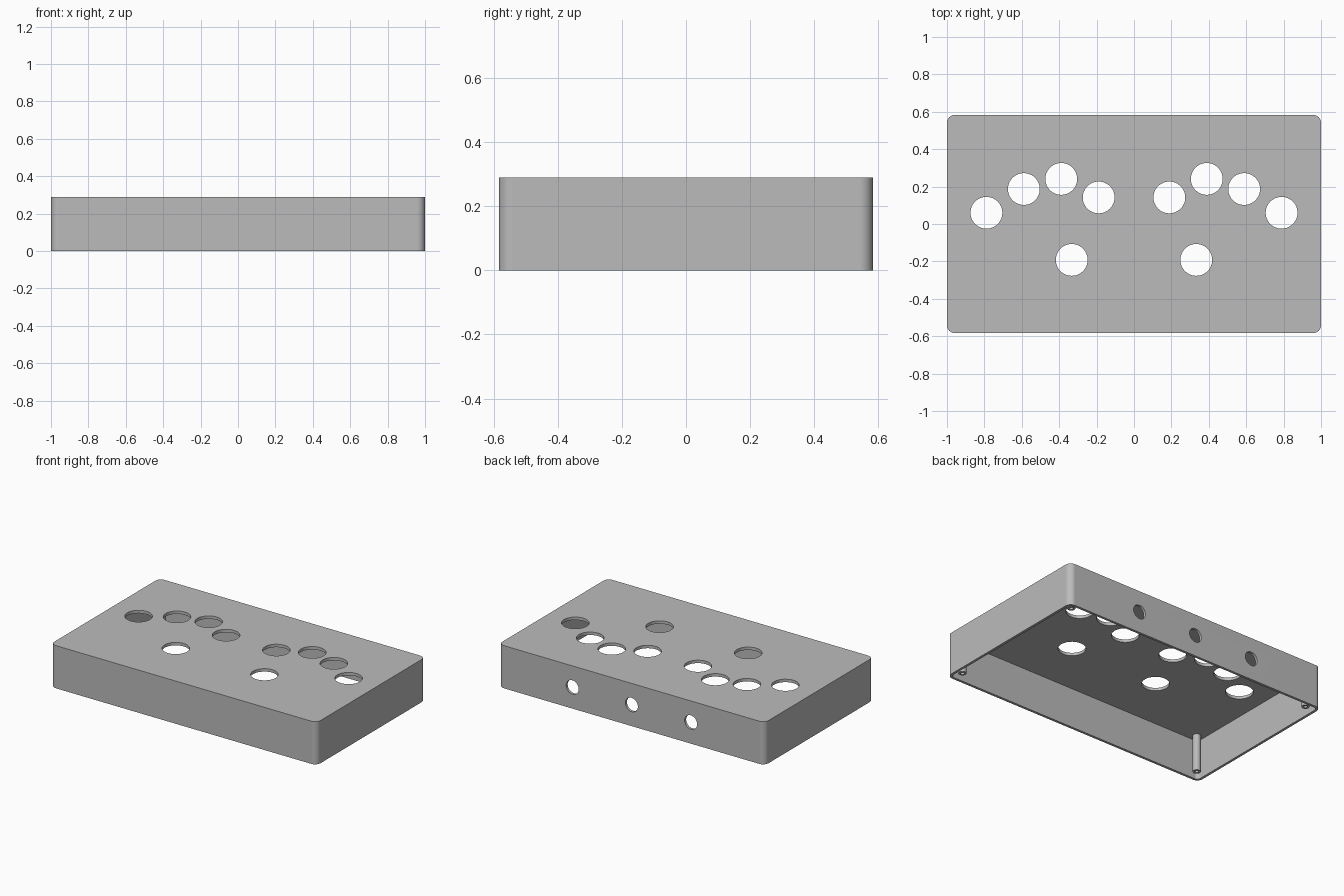
import bpy
import bmesh
import math
from mathutils import Matrix

if "Cube" in bpy.data.objects:
    bpy.data.objects.remove(bpy.data.objects["Cube"], do_unlink=True)

# Main sizes
LENGTH, DEPTH, HEIGHT = 2.0, 1.167, 0.29
WALL, LID, CORNER = 0.017, 0.02, 0.042
BUTTON_R, SOCKET_R = 0.085, 0.047
POST_R, SCREW_R, POST_INSET = 0.025, 0.012, 0.067

grey = bpy.data.materials.new("plain_grey")
grey.use_nodes = True
colour = (0.5, 0.5, 0.5, 1)
grey.diffuse_color = colour
grey.node_tree.nodes["Principled BSDF"].inputs["Base Color"].default_value = colour


def make_object(name, bm):
    bmesh.ops.recalc_face_normals(bm, faces=bm.faces)
    mesh = bpy.data.meshes.new(name)
    bm.to_mesh(mesh)
    bm.free()
    mesh.materials.append(grey)
    obj = bpy.data.objects.new(name, mesh)
    bpy.context.collection.objects.link(obj)
    return obj


def rounded_box(name, length, depth, bottom, top, radius):
    bm = bmesh.new()
    size = Matrix.Diagonal((length, depth, top - bottom, 1))
    place = Matrix.Translation((0, 0, (top + bottom) / 2))
    bmesh.ops.create_cube(bm, size=1, matrix=place @ size)
    upright = [e for e in bm.edges
               if abs(e.verts[0].co.z - e.verts[1].co.z) > 0.01]
    bmesh.ops.bevel(bm, geom=upright, offset=radius, segments=8,
                    profile=0.5, affect='EDGES')
    return make_object(name, bm)


def cylinder(name, centre, radius, height, turn=0, sides=48):
    bm = bmesh.new()
    place = Matrix.Translation(centre) @ Matrix.Rotation(turn, 4, 'X')
    bmesh.ops.create_cone(bm, cap_ends=True, segments=sides, radius1=radius,
                          radius2=radius, depth=height, matrix=place)
    return make_object(name, bm)


def select(obj):
    bpy.ops.object.select_all(action='DESELECT')
    obj.select_set(True)
    bpy.context.view_layer.objects.active = obj


def cut(obj, cutter):
    cutter.hide_render = True
    mod = obj.modifiers.new("cut", 'BOOLEAN')
    mod.operation = 'DIFFERENCE'
    mod.solver = 'EXACT'
    mod.object = cutter
    select(obj)
    bpy.ops.object.modifier_apply(modifier=mod.name)
    bpy.data.objects.remove(cutter, do_unlink=True)


def smooth(obj):
    select(obj)
    bpy.ops.object.shade_smooth_by_angle(angle=math.radians(30))
    mod = obj.modifiers.new("even_shading", 'WEIGHTED_NORMAL')
    mod.keep_sharp = True


# Case: rounded box, hollow and open underneath
case = rounded_box("case", LENGTH, DEPTH, 0, HEIGHT, CORNER)
cut(case, rounded_box("cavity", LENGTH - 2 * WALL, DEPTH - 2 * WALL,
                      -0.1, HEIGHT - LID, CORNER - WALL))

# Button holes: four finger holes and one thumb hole per side
buttons = [(0.789, 0.06), (0.589, 0.187), (0.389, 0.241),
           (0.189, 0.142), (0.333, -0.192)]
for side in (-1, 1):
    for x, y in buttons:
        cut(case, cylinder("button_hole", (side * x, y, HEIGHT),
                           BUTTON_R, 0.2))

# Socket holes through the back wall
for x in (-0.445, 0, 0.445):
    cut(case, cylinder("socket_hole", (x, DEPTH / 2, HEIGHT / 2),
                       SOCKET_R, 0.2, math.pi / 2))
smooth(case)

# Corner screw posts, slightly recessed from the open underside
post_bottom, post_top = WALL, HEIGHT - LID + 0.005
for side, x in (("right", -1), ("left", 1)):
    for end, y in (("front", -1), ("back", 1)):
        px = x * (LENGTH / 2 - POST_INSET)
        py = y * (DEPTH / 2 - POST_INSET)
        post = cylinder(f"{end}_{side}_screw_post",
                        (px, py, (post_bottom + post_top) / 2),
                        POST_R, post_top - post_bottom, sides=32)
        cut(post, cylinder("screw_hole", (px, py, post_bottom),
                           SCREW_R, 0.3, sides=32))
        smooth(post)
